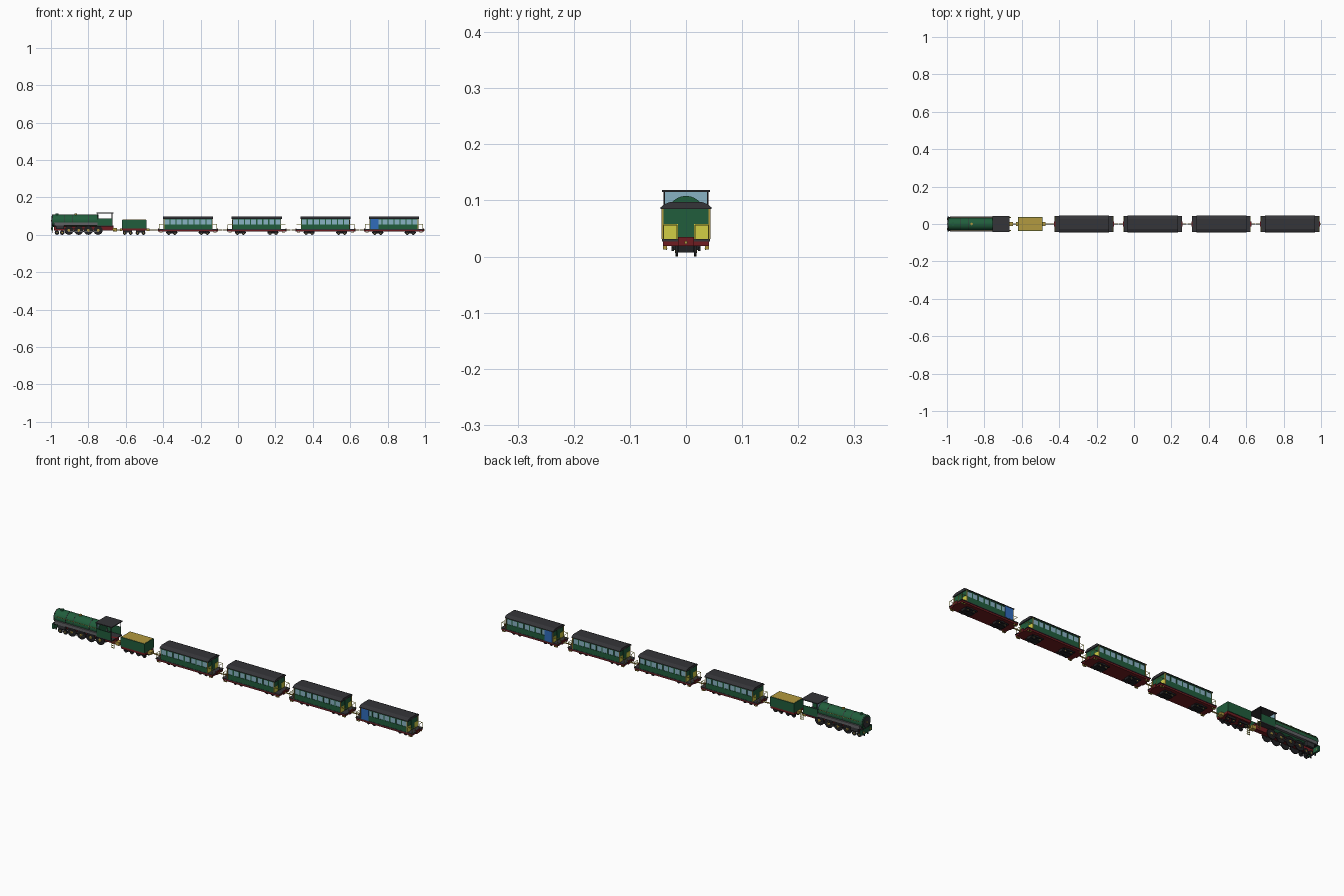
import bpy, bmesh, math
from mathutils import Vector, Matrix

if "Cube" in bpy.data.objects:
    bpy.data.objects.remove(bpy.data.objects["Cube"])


def mat(name, c):
    m = bpy.data.materials.new(name)
    m.diffuse_color = (*c, 1)
    m.use_nodes = True
    m.node_tree.nodes["Principled BSDF"].inputs["Base Color"].default_value = m.diffuse_color
    return m


GREEN = mat("green", (0.015, 0.11, 0.045))
YELLOW = mat("yellow", (0.65, 0.62, 0.06))
BRASS = mat("brass", (0.45, 0.32, 0.05))
RED = mat("red", (0.16, 0.012, 0.015))
DARK = mat("dark", (0.035, 0.035, 0.04))
BLACK = mat("black", (0.015, 0.015, 0.017))
GREY = mat("grey", (0.12, 0.12, 0.13))
GLASS = mat("glass", (0.25, 0.45, 0.55))
BLUE = mat("blue", (0.03, 0.15, 0.5))


def finish(name, bm, m, smooth=False):
    me = bpy.data.meshes.new(name)
    bm.to_mesh(me)
    bm.free()
    me.materials.append(m)
    ob = bpy.data.objects.new(name, me)
    bpy.context.collection.objects.link(ob)
    if smooth:
        bpy.context.view_layer.objects.active = ob
        ob.select_set(True)
        bpy.ops.object.shade_smooth_by_angle(angle=math.radians(35))
        ob.select_set(False)
    return ob


def boxes(name, m, items):
    """Each item is x0, x1, y0, y1, z0, z1."""
    bm = bmesh.new()
    for x0, x1, y0, y1, z0, z1 in items:
        mx = Matrix.LocRotScale(Vector(((x0 + x1) / 2, (y0 + y1) / 2, (z0 + z1) / 2)),
                                None, Vector((x1 - x0, y1 - y0, z1 - z0)))
        bmesh.ops.create_cube(bm, size=1, matrix=mx)
    return finish(name, bm, m)


def sides(items):
    """Adds the copy of every box mirrored in y."""
    return items + [(a, b, -d, -c, e, f) for a, b, c, d, e, f in items]


def rods(name, m, items, seg=20):
    """Each item is start, end, radius."""
    bm = bmesh.new()
    for a, b, r in items:
        a, b = Vector(a), Vector(b)
        d = b - a
        mx = Matrix.LocRotScale((a + b) / 2, d.to_track_quat('Z', 'Y'), None)
        bmesh.ops.create_cone(bm, cap_ends=True, segments=seg, radius1=r, radius2=r,
                              depth=d.length, matrix=mx)
    return finish(name, bm, m, True)


def extrude_x(name, m, profile, x0, x1):
    bm = bmesh.new()
    f = bm.faces.new([bm.verts.new((x0, y, z)) for y, z in profile])
    r = bmesh.ops.extrude_face_region(bm, geom=[f])
    bmesh.ops.translate(bm, vec=(x1 - x0, 0, 0),
                        verts=[v for v in r['geom'] if isinstance(v, bmesh.types.BMVert)])
    bmesh.ops.recalc_face_normals(bm, faces=bm.faces)
    return finish(name, bm, m)


def wheels(name, xs, r, y=0.0165, t=0.004):
    items = [((x, s * y - t / 2, r), (x, s * y + t / 2, r), r) for x in xs for s in (-1, 1)]
    items += [((x, -y, r), (x, y, r), 0.0025) for x in xs]
    rods(name, BLACK, items)
    rods(name + "_hub", BRASS, [((x, s * (y + t / 2), r), (x, s * (y + t / 2 + .001), r), r * .3)
                                for x in xs for s in (-1, 1)], 12)


def coach(n, cx, last=False):
    p = f"coach_{n}_"
    L, W = 0.129, 0.042
    # underframe and platforms
    boxes(p + "underframe", RED, [(cx - .155, cx + .155, -.041, .041, .019, .027)])
    boxes(p + "platform", DARK, [(cx - .157, cx + .157, -.043, .043, .027, .031)])
    # walls: lower panel, upper band and window pillars
    n_win = 8
    step = 2 * L / n_win
    walls = [(cx - L, cx + L, W - .003, W, .031, .056), (cx - L, cx + L, W - .003, W, .081, .087)]
    for i in range(n_win + 1):
        x = cx - L + i * step
        walls.append((max(x - .003, cx - L), min(x + .003, cx + L), W - .003, W, .056, .081))
    boxes(p + "side_walls", GREEN, sides(walls))
    boxes(p + "window_glass", GLASS, sides([(cx - L + .002, cx + L - .002, W - .003, W - .002, .055, .082)]))
    # end walls with a door and yellow panels
    ends, panels, trim, rail = [], [], [], []
    for s in (-1, 1):
        def sp(a, b):
            return tuple(sorted((cx + s * a, cx + s * b)))
        ends.append((*sp(L - .003, L), -W + .003, W - .003, .031, .087))
        ends.append((*sp(L, L + .002), -.012, .012, .031, .083))
        panels += sides([(*sp(L, L + .001), .014, .040, .031, .058)])
        trim += sides([(*sp(L - .002, L + .001), .040, .0435, .031, .087)])
        # platform railings and hanging steps
        for y in (-.040, .040):
            rail += [((cx + s * .154, y, .031), (cx + s * .154, y, .056), .001),
                     ((cx + s * L, y, .056), (cx + s * .154, y, .056), .001),
                     ((cx + s * .154, y, .056), (cx + s * .154, y * .4, .056), .001),
                     ((cx + s * .154, y * .4, .031), (cx + s * .154, y * .4, .056), .001)]
        trim += sides([(*sp(.136, .138), .034, .041, .013, .02), (*sp(.150, .152), .034, .041, .013, .02),
                       (*sp(.136, .152), .034, .041, .0125, .0145)])
    boxes(p + "end_walls", GREEN, ends)
    boxes(p + "end_panels", YELLOW, panels)
    boxes(p + "trim_and_steps", BRASS, trim)
    rods(p + "railings", YELLOW, rail, 8)
    # roof
    half = [(.045, .085), (.045, .088), (.039, .093), (.028, .0975)]
    extrude_x(p + "roof", DARK, half + [(-y, z) for y, z in reversed(half)], cx - .134, cx + .134)
    # couplers and buffer blocks
    back = .165 if last else .182
    rods(p + "couplers", BRASS, [((cx - .182, 0, .025), (cx - .15, 0, .025), .003),
                                 ((cx + .15, 0, .025), (cx + back, 0, .025), .003)], 12)
    boxes(p + "buffer_blocks", RED, [(cx + s * .157 - .003, cx + s * .157 + .003, -.014, .014, .019, .035)
                                     for s in (-1, 1)])
    # bogies
    for s, e in ((-1, "front"), (1, "rear")):
        bx = cx + s * .087
        boxes(p + e + "_bogie", BLACK, [(bx - .028, bx + .028, -.013, .013, .007, .019)] +
              sides([(bx - .03, bx + .03, .021, .026, .010, .016)]) +
              [(bx - .006, bx + .006, -.026, .026, .012, .019)])
        wheels(p + e + "_wheels", (bx - .016, bx + .016), .0095)
    # coloured door on the last coach
    if last:
        boxes(p + "blue_door", BLUE, sides([(cx - L + .003, cx - L + .045, W - .002, W + .0015, .031, .085)]))


for i in range(4):
    coach(i + 1, -.267 + .367 * i, i == 3)

# locomotive boiler with bands, smokebox front and fittings
rods("boiler", GREEN, [((-.995, 0, .075), (-.745, 0, .075), .033)], 40)
rods("boiler_bands", DARK, [((x, 0, .075), (x + .003, 0, .075), .0335) for x in (-.993, -.93, -.868 - .02, -.80)], 40)
rods("smokebox_door", DARK, [((-.998, 0, .075), (-.99, 0, .075), .026)], 32)
rods("door_handle", BRASS, [((-1, 0, .075), (-.996, 0, .075), .004)], 12)
rods("chimney", GREEN, [((-.968, 0, .10), (-.968, 0, .113), .008)], 24)
rods("steam_dome", BRASS, [((-.868, 0, .10), (-.868, 0, .113), .007)], 24)
rods("boiler_handrails", BRASS, [((-.98, s * .034, .085), (-.757, s * .034, .085), .0009) for s in (-1, 1)], 8)

# running board, frame and front buffer beam
boxes("running_board", GREY, sides([(-.985, -.745, .026, .039, .050, .066)]))
boxes("loco_frame", RED, [(-.985, -.665, -.011, .011, .022, .05)])
boxes("front_beam", GREEN, [(-.998, -.988, -.039, .039, .022, .048)])
boxes("pilot", BLACK, sides([(-.995, -.991, .012, .016, .010, .022)]) + [(-.997, -.972, -.038, .038, .046, .050)])
rods("front_buffers", BRASS, [((-1, s * .026, .033), (-.988, s * .026, .033), .005) for s in (-1, 1)], 16)

# locomotive wheels, cylinders and rods
DRIVERS = (-.904, -.852, -.800, -.748)
wheels("driving_wheels", DRIVERS, .024)
wheels("leading_wheels", (-.968, -.94), .012)
boxes("cylinders", DARK, sides([(-.972, -.93, .022, .034, .030, .050)]))
boxes("side_rods", GREY, sides([(-.91, -.742, .021, .024, .016, .020), (-.93, -.80, .025, .027, .030, .034)]))
rods("crank_pins", BRASS, [((x, s * .018, .018), (x, s * .0255, .018), .003) for x in DRIVERS for s in (-1, 1)], 12)

# cab: lower walls, posts, windscreen and roof
boxes("cab_floor", DARK, [(-.755, -.668, -.040, .040, .045, .05)])
boxes("cab_walls", GREEN, sides([(-.752, -.674, .037, .040, .05, .088)]) + [(-.752, -.748, -.037, .037, .05, .088)])
boxes("cab_posts", BLACK, sides([(-.752, -.749, .037, .040, .088, .116), (-.675, -.672, .037, .040, .05, .116)]))
boxes("cab_windscreen", GLASS, [(-.751, -.749, -.037, .037, .088, .115)])
boxes("cab_roof", DARK, [(-.757, -.666, -.043, .043, .115, .119)])

# cab ladders
ladder = []
for x in (-.672, -.658):
    ladder.append((x, x + .0015, .034, .036, .012, .05))
for k in range(4):
    ladder.append((-.672, -.6565, .033, .038, .014 + k * .010, .0155 + k * .010))
boxes("cab_ladders", YELLOW, sides(ladder))
boxes("loco_rear_block", BRASS, [(-.668, -.648, -.012, .012, .019, .036)])
rods("loco_coupler", BRASS, [((-.65, 0, .026), (-.61, 0, .026), .003)], 12)

# tender: open tank with load, frame and wheels
boxes("tender_tank", GREEN, sides([(-.621, -.49, .034, .037, .034, .08)]) +
      [(-.621, -.618, -.034, .034, .034, .08), (-.493, -.49, -.034, .034, .034, .08),
       (-.618, -.493, -.034, .034, .034, .07)])
boxes("tender_load", BRASS, [(-.618, -.493, -.034, .034, .07, .081)])
boxes("tender_frame", RED, [(-.621, -.49, -.034, .034, .022, .034)])
boxes("tender_axle_guards", BLACK, sides([(-.614, -.566, .021, .026, .012, .022), (-.545, -.497, .021, .026, .012, .022)]))
wheels("tender_wheels", (-.606, -.574, -.537, -.505), .010)
boxes("tender_end_blocks", BRASS, [(-.632, -.621, -.012, .012, .02, .034), (-.49, -.472, -.012, .012, .02, .034)])
rods("tender_coupler", BRASS, [((-.475, 0, .026), (-.445, 0, .026), .003)], 12)
